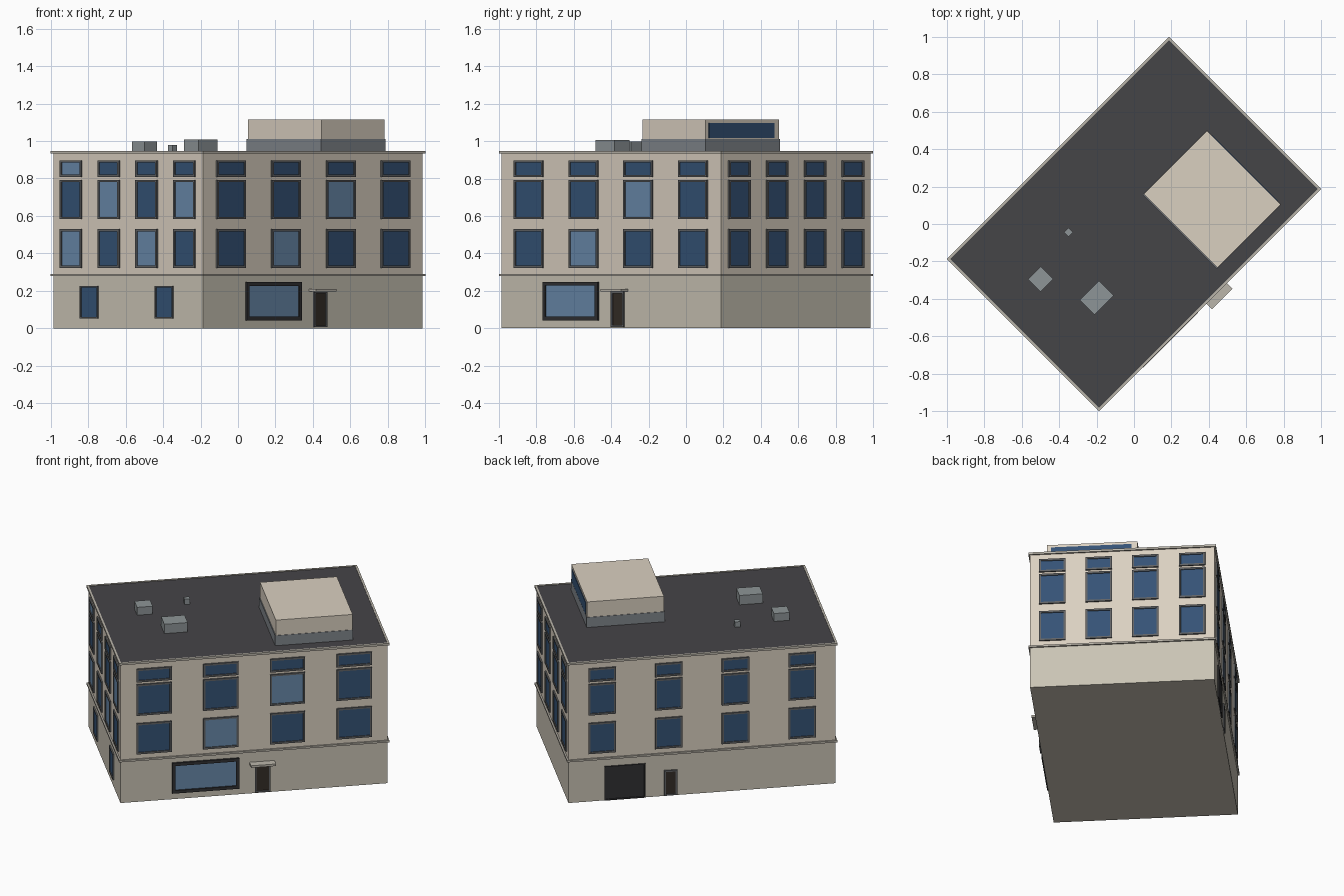
import bpy, bmesh
from math import radians
from mathutils import Matrix, Vector

if "Cube" in bpy.data.objects:
    bpy.data.objects.remove(bpy.data.objects["Cube"])

HU, HV = 0.829, 0.565          # half length / half depth of the walls
TURN = 45                      # the block stands diagonally on the grid


def material(name, r, g, b):
    m = bpy.data.materials.new(name)
    m.diffuse_color = (r, g, b, 1)
    m.use_nodes = True
    m.node_tree.nodes["Principled BSDF"].inputs["Base Color"].default_value = m.diffuse_color
    return m


WALL = material("plaster", 0.70, 0.63, 0.53)
BASE = material("stone", 0.59, 0.55, 0.46)
ROOF = material("roofing", 0.06, 0.058, 0.064)
TRIM = material("trim", 0.50, 0.47, 0.41)
GLASS = material("dark_glass", 0.035, 0.085, 0.18)
LIGHT = material("light_glass", 0.14, 0.25, 0.40)
FRAME = material("frame_grey", 0.12, 0.125, 0.13)
BLACK = material("dark_frame", 0.03, 0.03, 0.032)
DOOR = material("dark_wood", 0.035, 0.026, 0.02)
METAL = material("metal", 0.27, 0.30, 0.31)
PLINTH = material("plinth_grey", 0.22, 0.24, 0.26)


def boxes(name, mat, specs, angle=0):
    """One object from boxes (x0, x1, y0, y1, z0, z1), turned about z."""
    if not specs:
        return
    bm = bmesh.new()
    for x0, x1, y0, y1, z0, z1 in specs:
        m = Matrix.Translation(((x0 + x1) / 2, (y0 + y1) / 2, (z0 + z1) / 2))
        m = m @ Matrix.Diagonal((x1 - x0, y1 - y0, z1 - z0, 1))
        bmesh.ops.create_cube(bm, size=1, matrix=m)
    bm.transform(Matrix.Rotation(radians(TURN + angle), 4, 'Z'))
    me = bpy.data.meshes.new(name)
    bm.to_mesh(me)
    bm.free()
    me.materials.append(mat)
    ob = bpy.data.objects.new(name, me)
    bpy.context.collection.objects.link(ob)


def slab(name, mat, grow, z0, z1):
    boxes(name, mat, [(-HU - grow, HU + grow, -HV - grow, HV + grow, z0, z1)])


def pane(s, w, z0, z1, wall):
    """Glass sheet just proud of the wall."""
    return (s - w / 2, s + w / 2, -wall - 0.003, -wall + 0.01, z0, z1)


def ring(s, w, z0, z1, wall, t=0.012, out=0.009):
    """Four frame bars around an opening."""
    a, b, y0, y1 = s - w / 2, s + w / 2, -wall - out, -wall + 0.005
    return [(a, a + t, y0, y1, z0, z1), (b - t, b, y0, y1, z0, z1),
            (a + t, b - t, y0, y1, z0, z0 + t), (a + t, b - t, y0, y1, z1 - t, z1)]


# Main body
slab("ground_floor", BASE, 0.0, 0.0, 0.285)
slab("upper_floors", WALL, 0.0, 0.285, 0.938)
slab("floor_band", TRIM, 0.01, 0.279, 0.291)
slab("roof_deck", ROOF, 0.002, 0.936, 0.944)
g, t = 0.01, 0.013
boxes("cornice", TRIM, [
    (-HU - g, HU + g, -HV - g, -HV - g + t, 0.933, 0.947),
    (-HU - g, HU + g, HV + g - t, HV + g, 0.933, 0.947),
    (-HU - g, -HU - g + t, -HV - g + t, HV + g - t, 0.933, 0.947),
    (HU + g - t, HU + g, -HV - g + t, HV + g - t, 0.933, 0.947)])

# Window rows on all four sides
ROWS = [(0.323, 0.53), (0.583, 0.793), (0.808, 0.897)]
SIDES = [  # name, turn, wall distance, spacing, width, light (row, column), ground windows
    ("front", 0, HV, 0.414, 0.218, {(0, 1), (1, 2)}, []),
    ("left", -90, HU, 0.286, 0.162, {(0, 0), (0, 2), (1, 1), (1, 3), (2, 0)}, [-0.29, 0.275]),
    ("back", 180, HV, 0.414, 0.170, set(), []),
    ("right", 90, HU, 0.286, 0.162, set(), []),
]
for name, turn, wall, step, w, lit, ground in SIDES:
    frames, dark, light = [], [], []
    for r, (z0, z1) in enumerate(ROWS):
        for c in range(4):
            s = (c - 1.5) * step
            frames += ring(s, w, z0, z1, wall)
            (light if (r, c) in lit else dark).append(pane(s, w - 0.004, z0 + 0.002, z1 - 0.002, wall))
    for s in ground:
        frames += ring(s, 0.135, 0.053, 0.227, wall, 0.008)
        dark.append(pane(s, 0.131, 0.055, 0.225, wall))
    boxes(name + "_window_frames", FRAME, frames, turn)
    boxes(name + "_windows", GLASS, dark, turn)
    boxes(name + "_light_windows", LIGHT, light, turn)

# Shop window, entrance and canopy on the front
boxes("shop_window_frame", BLACK, ring(-0.301, 0.416, 0.042, 0.247, HV, 0.02, 0.012))
boxes("shop_window", LIGHT, [pane(-0.301, 0.41, 0.044, 0.245, HV)])
boxes("entrance_door", DOOR, [pane(0.053, 0.085, 0.008, 0.19, HV)])
boxes("entrance_frame", FRAME, ring(0.053, 0.096, 0.006, 0.195, HV, 0.01))
boxes("entrance_canopy", TRIM, [(-0.028, 0.127, -HV - 0.052, -HV + 0.005, 0.196, 0.21)])

# Garage and service door on the back
boxes("garage_door", BLACK, [pane(-0.479, 0.246, 0.004, 0.228, HV)], 180)
boxes("garage_frame", BLACK, ring(-0.479, 0.254, 0.002, 0.23, HV, 0.008), 180)
boxes("service_door", DOOR, [pane(-0.195, 0.07, 0.006, 0.17, HV)], 180)
boxes("service_door_frame", FRAME, ring(-0.195, 0.08, 0.004, 0.173, HV, 0.01), 180)

# Rooftop room with a strip window
boxes("penthouse_plinth", PLINTH, [(0.145, 0.63, -0.483, 0.079, 0.94, 1.012)])
boxes("penthouse", WALL, [(0.15, 0.627, -0.48, 0.076, 1.012, 1.115)])
boxes("penthouse_window", GLASS, [(-0.455, 0.04, -0.631, -0.62, 1.016, 1.096)], 90)

# Rooftop equipment
boxes("large_vent_unit", METAL, [(-0.491, -0.346, -0.193, -0.082, 0.94, 1.007)])
boxes("small_vent_unit", METAL, [(-0.609, -0.512, 0.098, 0.191, 0.94, 0.997)])
boxes("roof_stack", METAL, [(-0.296, -0.262, 0.199, 0.233, 0.94, 0.98)])
